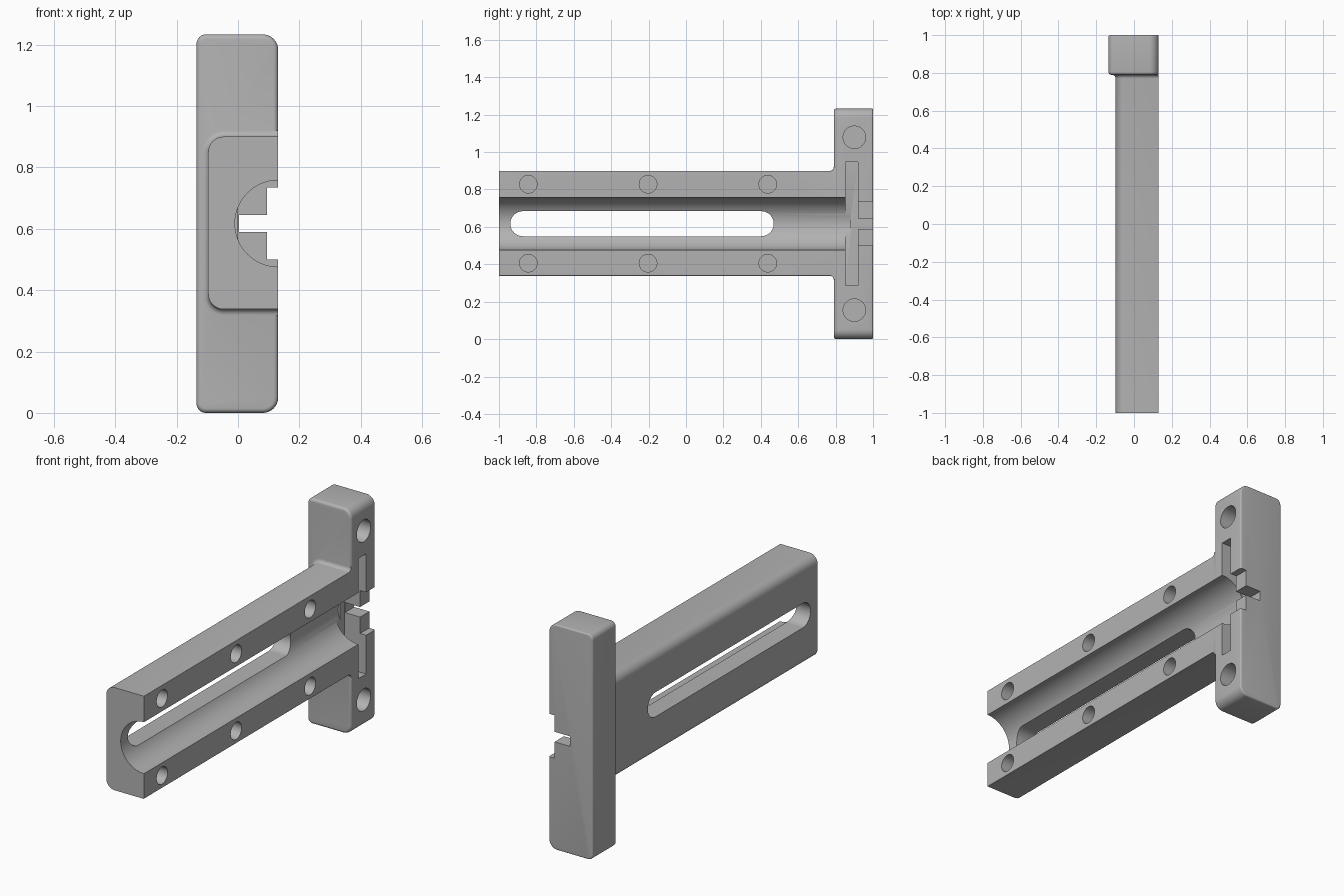
import bpy, bmesh, math

cube = bpy.data.objects.get("Cube")
if cube:
    bpy.data.objects.remove(cube, do_unlink=True)

grey = bpy.data.materials.new("satin_grey")
grey.use_nodes = True
colour = (0.45, 0.45, 0.45, 1)
grey.diffuse_color = colour
grey.node_tree.nodes["Principled BSDF"].inputs["Base Color"].default_value = colour


def rounded_rect(x0, x1, z0, z1, r_left, r_right, steps=8):
    """Counter-clockwise (x, z) outline with separate left and right radii."""
    corners = [(x1, z1, r_right, -1, -1, 0), (x0, z1, r_left, 1, -1, 90),
               (x0, z0, r_left, 1, 1, 180), (x1, z0, r_right, -1, 1, 270)]
    pts = []
    for x, z, r, sx, sz, start in corners:
        for i in range(steps + 1):
            a = math.radians(start + 90 * i / steps)
            pts.append((x + sx * r + r * math.cos(a), z + sz * r + r * math.sin(a)))
    return pts


def loft(name, rings):
    """Skin a closed solid through lists of 3D points."""
    bm = bmesh.new()
    loops = [[bm.verts.new(p) for p in ring] for ring in rings]
    n = len(loops[0])
    for a, b in zip(loops, loops[1:]):
        for i in range(n):
            j = (i + 1) % n
            bm.faces.new((a[i], a[j], b[j], b[i]))
    bm.faces.new(loops[0])
    bm.faces.new(loops[-1])
    bmesh.ops.recalc_face_normals(bm, faces=bm.faces)
    mesh = bpy.data.meshes.new(name)
    bm.to_mesh(mesh)
    bm.free()
    mesh.materials.append(grey)
    obj = bpy.data.objects.new(name, mesh)
    bpy.context.collection.objects.link(obj)
    return obj


def along_y(outline, y):
    return [(x, y, z) for x, z in outline]


def box(name, x0, x1, y0, y1, z0, z1):
    outline = [(x0, z0), (x1, z0), (x1, z1), (x0, z1)]
    return loft(name, [along_y(outline, y0), along_y(outline, y1)])


def stadium(name, x0, x1, y0, y1, z, r, steps=24):
    """Rounded slot, or a round hole when y0 equals y1, running along x."""
    pts = []
    for centre, start in ((y1, -90), (y0, 90)):
        for i in range(steps + (y0 != y1)):
            a = math.radians(start + 180 * i / steps)
            pts.append((centre + r * math.cos(a), z + r * math.sin(a)))
    return loft(name, [[(x, y, zz) for y, zz in pts] for x in (x0, x1)])


def combine(target, tool, operation):
    mod = target.modifiers.new(tool.name, "BOOLEAN")
    mod.operation, mod.solver, mod.object = operation, "EXACT", tool
    bpy.context.view_layer.objects.active = target
    bpy.ops.object.modifier_apply(modifier=mod.name)
    bpy.data.objects.remove(tool, do_unlink=True)


FACE, MID = 0.131, 0.617

# Crosshead with softened front and back rims
def head_ring(y, e):
    return along_y(rounded_rect(-0.135 + e, FACE - e, e, 1.233 - e,
                                0.03 - e, 0.05 - e), y)

quarter = [math.radians(18 * i) for i in range(6)]
head = [head_ring(0.79 + 0.015 * (1 - math.sin(a)), 0.015 * (1 - math.cos(a)))
        for a in reversed(quarter)]
head += [head_ring(1 - 0.008 * (1 - math.sin(a)), 0.008 * (1 - math.cos(a)))
         for a in quarter]
bracket = loft("slotted_bracket", head)

# Arm with a concave flare where it meets the crosshead
def arm_ring(y, e):
    return along_y(rounded_rect(-0.097 - e, FACE, 0.338 - e, 0.9 + e,
                                0.05 + e, 0.003), y)

arm = [arm_ring(-1, 0)]
arm += [arm_ring(0.77 + 0.02 * math.sin(a), 0.02 * (1 - math.cos(a))) for a in quarter]
arm.append(arm_ring(0.83, 0.02))
combine(bracket, loft("arm", arm), "UNION")

# Half-round channel
circle = [(FACE + 0.141 * math.cos(math.tau * i / 64),
           MID + 0.141 * math.sin(math.tau * i / 64)) for i in range(64)]
cutters = [loft("channel", [along_y(circle, -1.1), along_y(circle, 0.88)])]

# Long window, cross slot and stepped end notch
cutters += [
    stadium("window", -0.3, 0.3, -0.872, 0.402, MID, 0.067),
    box("cross_slot", 0.0, 0.3, 0.853, 0.92, 0.288, 0.946),
    box("wide_notch", 0.095, 0.3, 0.9, 1.1, 0.5, 0.735),
    box("narrow_notch", 0.003, 0.3, 0.9, 1.1, 0.59, 0.645),
]

# Blind fastening holes, mirrored about the middle
for side in (-1, 1):
    for y in (-0.843, -0.203, 0.437):
        cutters.append(stadium("arm_hole", -0.01, 0.3, y, y, MID + side * 0.211, 0.047))
    cutters.append(stadium("head_hole", -0.03, 0.3, 0.9, 0.9, MID + side * 0.462, 0.06))

for cutter in cutters:
    combine(bracket, cutter, "DIFFERENCE")

bpy.ops.object.select_all(action="DESELECT")
bracket.select_set(True)
bpy.context.view_layer.objects.active = bracket
bpy.ops.object.shade_smooth_by_angle(angle=math.radians(32))
